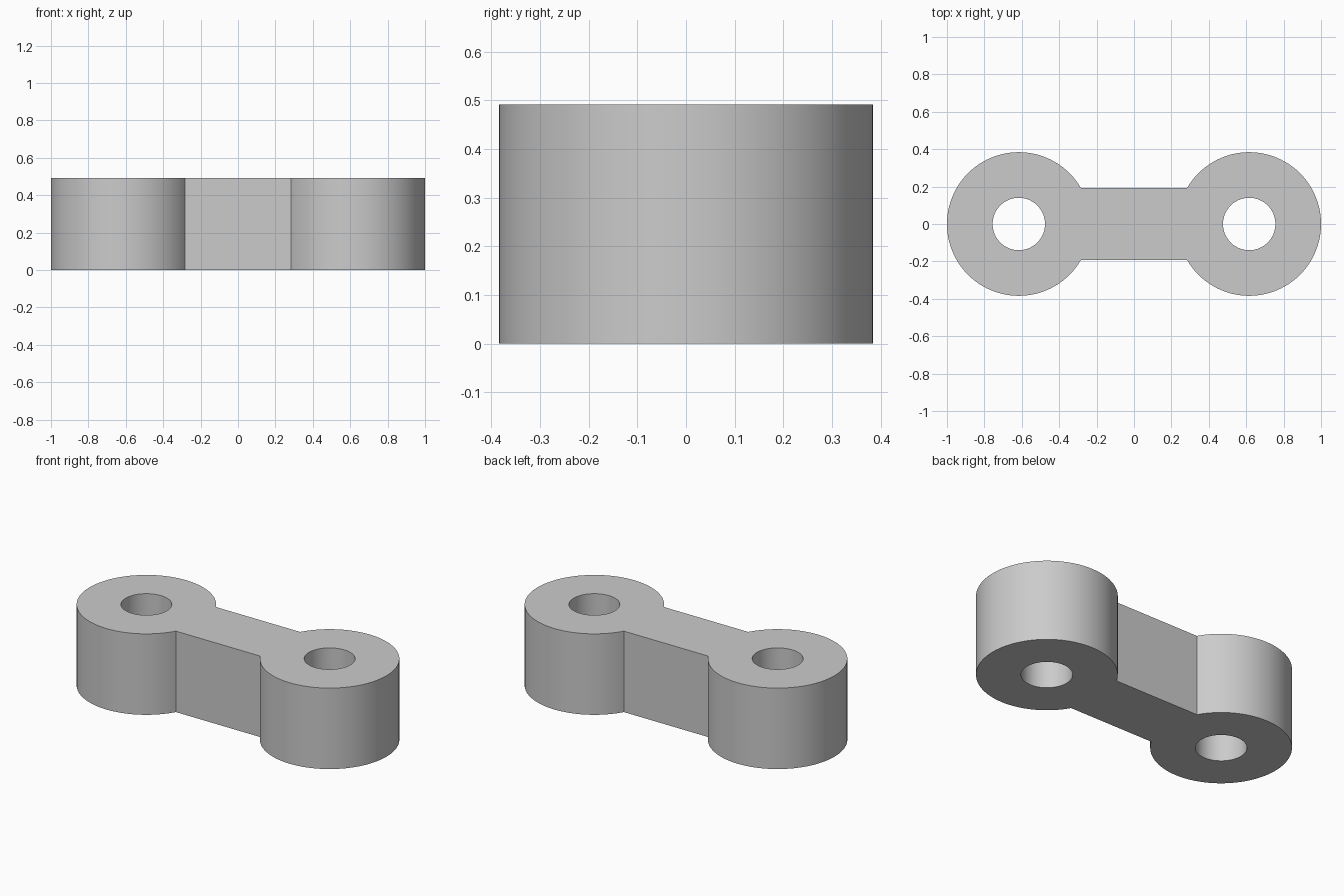
import bpy
import bmesh
import math

cube = bpy.data.objects.get("Cube")
if cube:
    bpy.data.objects.remove(cube, do_unlink=True)

CENTRE, RADIUS, HOLE, HEIGHT = 0.616, 0.384, 0.14, 0.492
SEGMENTS = 96
NECK = SEGMENTS // 12              # segments from the axis to the bar's edge (30 degrees)
NECK_DEPTH = RADIUS * math.cos(math.radians(30))

bm = bmesh.new()


def ring_end(side):
    """Flat ring around one hole, cut straight where the bar joins it."""
    outer, inner = [], []
    for i in range(SEGMENTS):
        a = 2 * math.pi * i / SEGMENTS
        c, s = math.cos(a), math.sin(a)
        near_bar = min(i, SEGMENTS - i) <= NECK
        r = NECK_DEPTH / c if near_bar else RADIUS
        outer.append(bm.verts.new((side * (CENTRE - r * c), r * s, 0)))
        inner.append(bm.verts.new((side * (CENTRE - HOLE * c), HOLE * s, 0)))
    for i in range(SEGMENTS):
        j = (i + 1) % SEGMENTS
        bm.faces.new((outer[i], outer[j], inner[j], inner[i]))
    return outer


# Two ring ends and the bar between them
left, right = ring_end(1), ring_end(-1)
for i in range(-NECK, NECK):
    bm.faces.new((left[i], left[i + 1], right[i + 1], right[i]))

# Every face of the sheet points up
for face in bm.faces:
    face.normal_update()
    if face.normal.z < 0:
        face.normal_flip()

mesh = bpy.data.meshes.new("link_bar")
bm.to_mesh(mesh)
bm.free()
link = bpy.data.objects.new("link_bar", mesh)
bpy.context.collection.objects.link(link)

# Plain grey
grey = bpy.data.materials.new("grey")
grey.use_nodes = True
colour = (0.6, 0.6, 0.6, 1)
grey.diffuse_color = colour
grey.node_tree.nodes["Principled BSDF"].inputs["Base Color"].default_value = colour
mesh.materials.append(grey)

# Thicken the sheet upwards
bpy.ops.object.select_all(action="DESELECT")
link.select_set(True)
bpy.context.view_layer.objects.active = link
solid = link.modifiers.new("thickness", "SOLIDIFY")
solid.thickness = HEIGHT
solid.offset = 1
bpy.ops.object.modifier_apply(modifier=solid.name)
bpy.ops.object.shade_smooth_by_angle(angle=math.radians(30))
